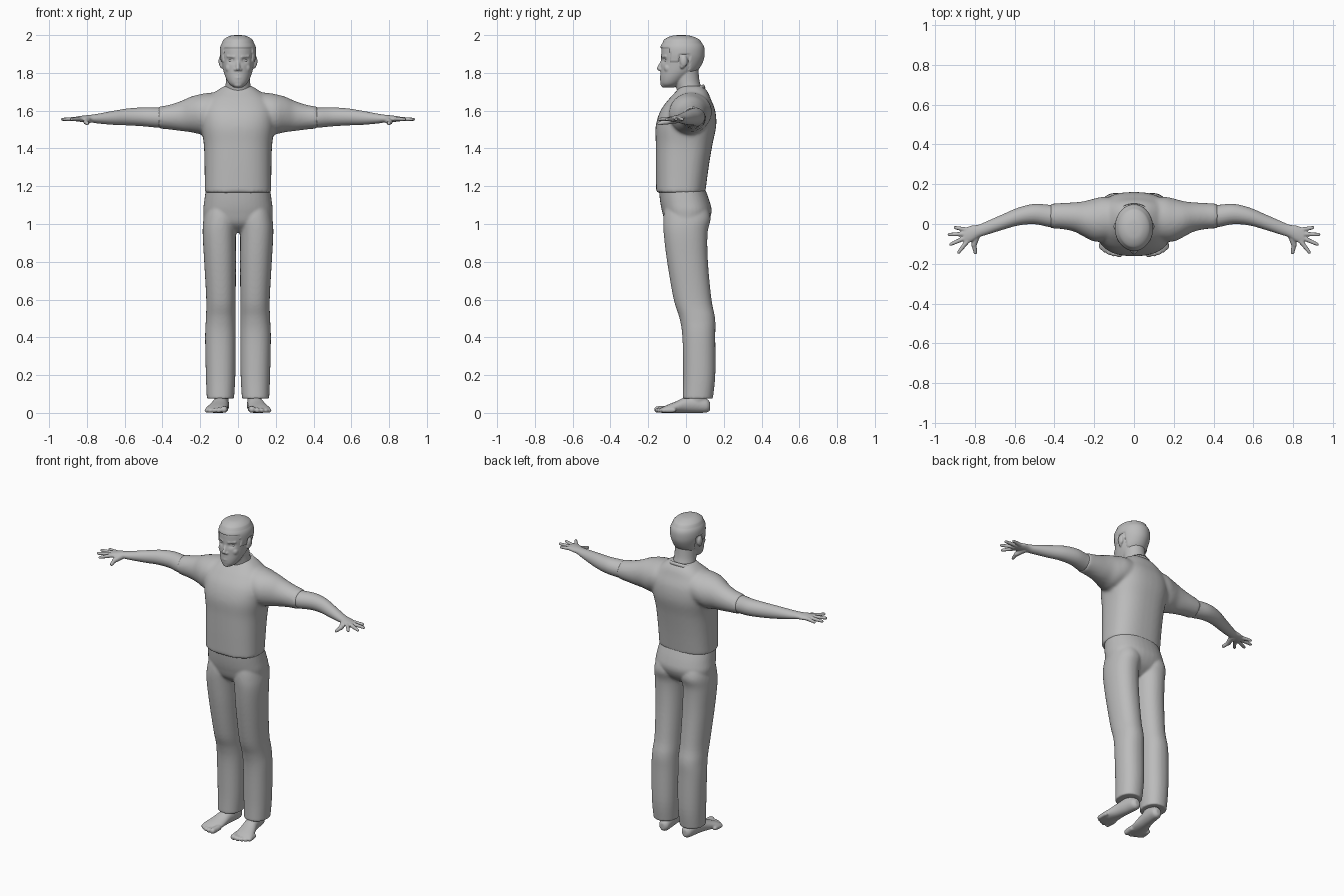
import bpy, bmesh, math
from mathutils import Vector, Matrix

grey = bpy.data.materials.new("plain grey")
grey.diffuse_color = (0.5, 0.5, 0.5, 1)


def spline(a, b, c, d, t):
    return 0.5 * (2 * b + (c - a) * t + (2 * a - 5 * b + 4 * c - d) * t * t + (3 * b - a - 3 * c + d) * t ** 3)


def loft(bm, keys, axis="z", n=40, power=2.0, sub=5):
    """Smooth skin over rings (position, centre u, centre v, radius u, radius v)."""
    rows = []
    for i in range(len(keys) - 1):
        k = [keys[max(0, min(len(keys) - 1, i + j))] for j in (-1, 0, 1, 2)]
        rows += [[spline(*c, s / sub) for c in zip(*k)] for s in range(sub)]
    rows.append(keys[-1])
    rings = []
    for t, u, v, ru, rv in rows:
        ring = []
        for j in range(n):
            a = 2 * math.pi * j / n
            c, s = math.cos(a), math.sin(a)
            p = u + math.copysign(abs(c) ** (2 / power), c) * ru
            q = v + math.copysign(abs(s) ** (2 / power), s) * rv
            ring.append(bm.verts.new({"z": (p, q, t), "x": (t, p, q), "y": (p, t, q)}[axis]))
        rings.append(ring)
    for a, b in zip(rings, rings[1:]):
        for j in range(n):
            bm.faces.new((a[j], a[(j + 1) % n], b[(j + 1) % n], b[j]))
    bm.faces.new(rings[0])
    bm.faces.new(rings[-1])
    return [v for r in rings for v in r]


def ball(bm, centre, size):
    m = Matrix.Translation(centre) @ Matrix.Diagonal((*size, 1))
    bmesh.ops.create_uvsphere(bm, u_segments=20, v_segments=12, radius=1, matrix=m)


def limb(bm, p, q, r1, r2):
    """Tapered capsule between two points."""
    p, q = Vector(p), Vector(q)
    d = q - p
    m = Matrix.Translation((p + q) / 2) @ d.to_track_quat("Z", "Y").to_matrix().to_4x4()
    bmesh.ops.create_cone(bm, cap_ends=True, segments=16, radius1=r1, radius2=r2, depth=d.length, matrix=m)
    ball(bm, p, (r1,) * 3)
    ball(bm, q, (r2,) * 3)


def finish(name, bm, voxel=0, smooth=3, mirror=False):
    """Make the object; a voxel size fuses overlapping volumes into one skin."""
    if mirror:
        d = bmesh.ops.duplicate(bm, geom=bm.verts[:] + bm.edges[:] + bm.faces[:])["geom"]
        for v in d:
            if isinstance(v, bmesh.types.BMVert):
                v.co.x *= -1
    bmesh.ops.recalc_face_normals(bm, faces=bm.faces[:])
    me = bpy.data.meshes.new(name)
    bm.to_mesh(me)
    bm.free()
    ob = bpy.data.objects.new(name, me)
    bpy.context.collection.objects.link(ob)
    me.materials.append(grey)
    for p in me.polygons:
        p.use_smooth = True
    if voxel:
        r = ob.modifiers.new("fuse", "REMESH")
        r.mode, r.voxel_size, r.use_smooth_shade = "VOXEL", voxel, True
        s = ob.modifiers.new("soften", "SMOOTH")
        s.factor, s.iterations = 0.5, smooth
        bpy.ops.object.select_all(action="DESELECT")
        ob.select_set(True)
        bpy.context.view_layer.objects.active = ob
        bpy.ops.object.convert(target="MESH")
    return ob


# Shirt: torso with both short sleeves
bm = bmesh.new()
loft(bm, [(1.165, 0, -.028, .176, .13), (1.3, 0, -.02, .177, .14), (1.42, 0, -.01, .181, .15),
          (1.52, 0, 0, .195, .16), (1.6, 0, .01, .195, .145), (1.66, 0, .02, .165, .112),
          (1.70, 0, .03, .12, .085), (1.73, 0, .03, .075, .06)], power=2.5)
for s in (1, -1):
    loft(bm, [(s * x, *k) for x, *k in (
        (.05, .03, 1.6, .10, .10), (.15, .025, 1.593, .112, .102), (.2, .02, 1.582, .108, .105),
        (.25, .025, 1.58, .09, .094), (.3, .035, 1.572, .074, .08), (.36, .04, 1.566, .066, .066),
        (.42, .04, 1.563, .062, .058))], axis="x")
finish("shirt", bm, .01, 6)

# Collar: folded band, open at the front
bm = bmesh.new()
rows = []
for i in range(41):
    a = math.radians(22 + 316 * i / 40)
    c, s = math.cos(a), math.sin(a)
    tip = max(0, c) ** 6 * .02
    rows.append([bm.verts.new(p) for p in (
        (.075 * s, .01 - .075 * c, 1.695 - .035 * c),
        (.087 * s, .008 - .087 * c, 1.705 - .035 * c),
        (.118 * s, -.005 - .108 * c, 1.682 - .04 * c - tip))])
for a, b in zip(rows, rows[1:]):
    for j in (0, 1):
        bm.faces.new((a[j], a[j + 1], b[j + 1], b[j]))
ob = finish("collar", bm)
ob.modifiers.new("thickness", "SOLIDIFY").thickness = .012

# Trousers: pelvis and two legs
bm = bmesh.new()
loft(bm, [(.955, 0, 0, .06, .05), (1.0, 0, .002, .165, .105), (1.06, 0, .005, .184, .13),
          (1.12, 0, -.006, .179, .131), (1.2, 0, -.025, .168, .12)], power=2.3)
for s in (1, -1):
    loft(bm, [(z, s * x, *k) for z, x, *k in (
        (.075, .093, .062, .072, .08), (.2, .092, .07, .078, .085), (.4, .093, .068, .081, .087),
        (.5, .091, .06, .079, .094), (.6, .09, .035, .078, .1), (.8, .095, .008, .084, .108),
        (.95, .099, -.002, .088, .116), (1.03, .092, .005, .09, .125), (1.1, .085, 0, .08, .11))],
        power=2.2)
finish("trousers", bm, .007, 5)

# Bare arms with hands
bm = bmesh.new()
loft(bm, [(.36, .04, 1.565, .054, .052), (.42, .04, 1.563, .056, .053), (.5, .05, 1.567, .051, .05),
          (.58, .038, 1.567, .045, .045), (.66, .01, 1.562, .039, .037), (.74, -.02, 1.558, .034, .026),
          (.78, -.035, 1.558, .032, .02), (.82, -.05, 1.557, .041, .017), (.855, -.062, 1.556, .041, .013)],
     axis="x")
for base, end in (((.84, -.03), (.90, -.018)), ((.85, -.05), (.93, -.053)),
                  ((.85, -.07), (.922, -.102)), ((.84, -.088), (.882, -.142))):
    limb(bm, (*base, 1.556), (*end, 1.554), .0125, .0085)
limb(bm, (.79, -.05, 1.552), (.805, -.105, 1.54), .019, .014)
limb(bm, (.805, -.105, 1.54), (.798, -.143, 1.532), .013, .0095)
finish("arms", bm, .0045, 2, mirror=True)

# Bare feet with toes
bm = bmesh.new()
loft(bm, [(.128, .08, .035, .015, .02), (.11, .08, .038, .032, .036), (.06, .085, .044, .038, .044),
          (0, .094, .042, .043, .042), (-.05, .104, .031, .051, .031), (-.1, .114, .021, .058, .021),
          (-.13, .119, .014, .052, .014)], axis="y")
loft(bm, [(.03, .085, .05, .036, .05), (.08, .087, .05, .037, .052), (.14, .09, .06, .04, .045)])
for x, y, r in ((.074, -.15, .018), (.102, -.15, .014), (.126, -.142, .0135), (.147, -.131, .013), (.164, -.115, .013)):
    limb(bm, (x - .004, y + .05, r + .002), (x, y, r), r, r)
finish("feet", bm, .0055, 3, mirror=True)

# Head and hair share these rings
SKULL = [(1.722, 0, -.092, .02, .025), (1.74, 0, -.083, .045, .05), (1.77, 0, -.065, .063, .072),
         (1.81, 0, -.04, .077, .095), (1.86, 0, -.025, .085, .108), (1.9, 0, -.02, .09, .111),
         (1.94, 0, -.02, .087, .107), (1.97, 0, -.022, .07, .086), (1.988, 0, -.025, .042, .05),
         (1.993, 0, -.025, .012, .015)]
bm = bmesh.new()
for v in loft(bm, SKULL, n=80):
    # Eye sockets
    if v.co.y < -.06:
        d2 = (abs(v.co.x) - .036) ** 2 + ((v.co.z - 1.866) * 1.3) ** 2
        v.co.y += .013 * math.exp(-d2 / .018 ** 2)
# Neck
loft(bm, [(1.62, 0, .03, .078, .072), (1.7, 0, .02, .07, .067), (1.76, 0, .005, .064, .066), (1.83, 0, -.005, .064, .07)])
# Nose, lips and chin
limb(bm, (0, -.122, 1.868), (0, -.143, 1.823), .009, .011)
ball(bm, (0, -.122, 1.774), (.027, .018, .006))
ball(bm, (0, -.12, 1.763), (.023, .018, .0065))
ball(bm, (0, -.113, 1.738), (.026, .022, .017))
for s in (1, -1):
    ball(bm, (s * .013, -.132, 1.818), (.009, .012, .008))
    # Brow, cheek and ear
    limb(bm, (s * .02, -.124, 1.885), (s * .055, -.107, 1.888), .008, .006)
    ball(bm, (s * .045, -.095, 1.825), (.022, .022, .025))
    ball(bm, (s * .09, -.012, 1.862), (.013, .02, .032))
    ball(bm, (s * .085, -.02, 1.838), (.011, .013, .016))
finish("head", bm, .0045, 3)

# Eyes
bm = bmesh.new()
for s in (1, -1):
    ball(bm, (s * .036, -.1, 1.866), (.016, .014, .01))
finish("eyes", bm)

# Hair: swollen above the hairline, tucked inside the head below it
bm = bmesh.new()
for v in loft(bm, SKULL, n=80):
    y = v.co.y
    line = 1.928 if y < -.085 else 1.86 if y < -.035 else 1.895 if y < .015 else 1.79
    k = 1.07 if v.co.z > line else .93
    v.co.x *= k
    v.co.y = (y + .022) * k - .022
    if v.co.z > 1.96:
        v.co.z += .007
finish("hair", bm)
